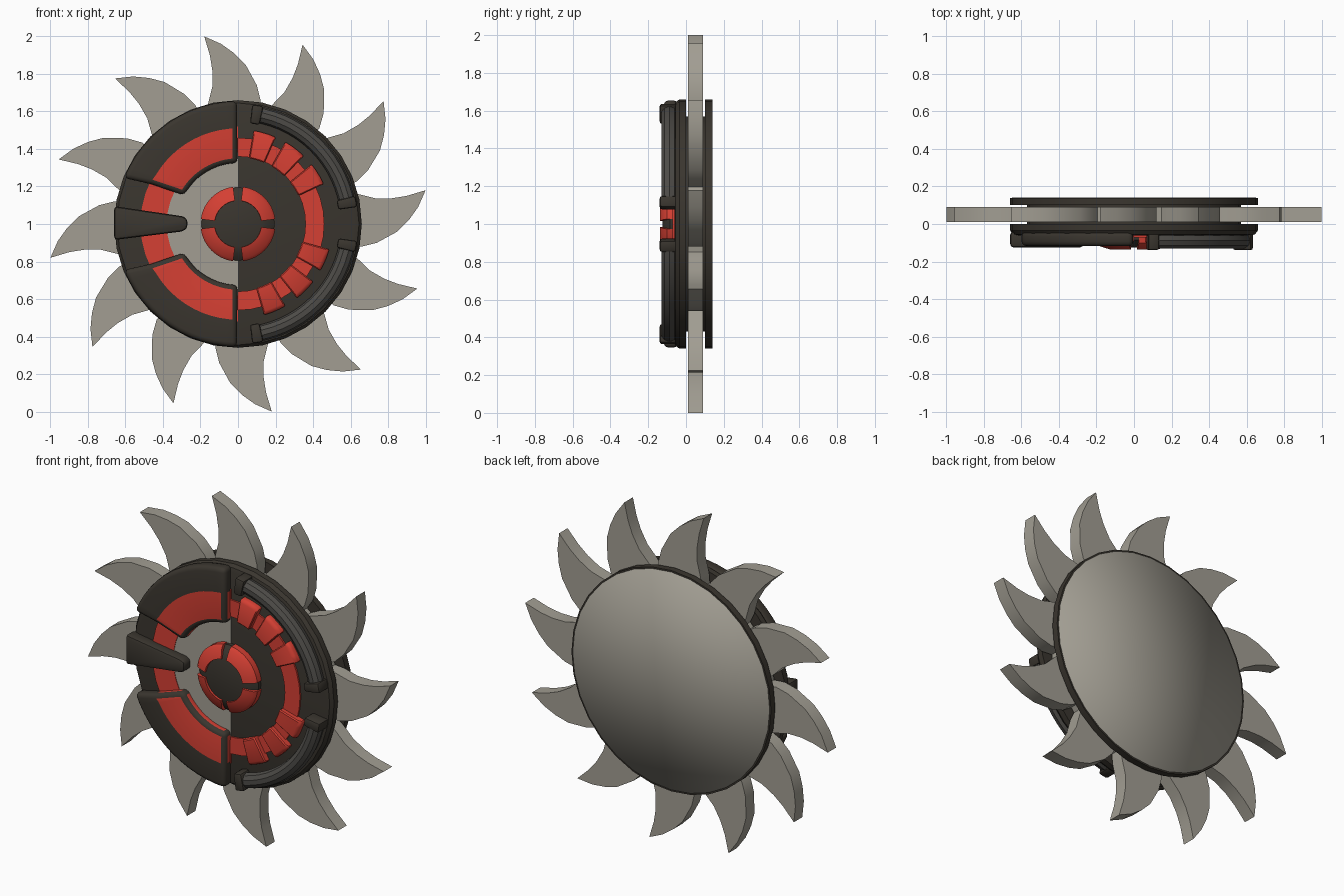
import bpy, bmesh, math
from math import cos, sin, radians, atan2, hypot

if "Cube" in bpy.data.objects:
    bpy.data.objects.remove(bpy.data.objects["Cube"])

def material(name, rgb):
    m = bpy.data.materials.new(name)
    m.diffuse_color = (*rgb, 1)
    m.use_nodes = True
    m.node_tree.nodes["Principled BSDF"].inputs["Base Color"].default_value = m.diffuse_color
    return m

DARK = material("dark brown", (0.042, 0.036, 0.028))
PIPE = material("pipe grey", (0.075, 0.071, 0.064))
RED = material("red", (0.66, 0.05, 0.033))
STEEL = material("steel grey", (0.36, 0.34, 0.29))

def finish(name, bm, mats, bevel=0, segs=2, smooth=35, rule=None):
    bmesh.ops.remove_doubles(bm, verts=bm.verts[:], dist=1e-5)
    bmesh.ops.recalc_face_normals(bm, faces=bm.faces[:])
    if rule:
        for f in bm.faces:
            f.material_index = rule(f.calc_center_median())
    if bevel:
        edges = [e for e in bm.edges if len(e.link_faces) == 2 and e.calc_face_angle(0) > radians(40)]
        bmesh.ops.bevel(bm, geom=edges, offset=bevel, segments=segs, profile=0.5,
                        affect='EDGES', clamp_overlap=True)
    me = bpy.data.meshes.new(name)
    bm.to_mesh(me)
    bm.free()
    for m in mats:
        me.materials.append(m)
    ob = bpy.data.objects.new(name, me)
    bpy.context.collection.objects.link(ob)
    bpy.ops.object.select_all(action='DESELECT')
    ob.select_set(True)
    bpy.context.view_layer.objects.active = ob
    bpy.ops.object.shade_smooth_by_angle(angle=radians(smooth))
    return ob

def revolve(name, profile, mats, a0=0, a1=360, n=32, closed=True, caps=None, end=None, **kw):
    """Turn an (r, y) profile about the wheel axis; end(r) may bend the last edge."""
    bm = bmesh.new()
    full = abs(a1 - a0) >= 360
    rows = []
    for i in range(n + 1):
        row = []
        for r, y in profile:
            stop = end(r) if end else a1
            a = radians(a0 + (stop - a0) * i / n)
            row.append(bm.verts.new((r * cos(a), y, 1 + r * sin(a))))
        rows.append(row)
    k = len(profile)
    for p, q in zip(rows, rows[1:]):
        for j in range(k if closed else k - 1):
            bm.faces.new((p[j], p[(j + 1) % k], q[(j + 1) % k], q[j]))
    if not full:
        for row in (rows[0], rows[-1]):
            for c in caps or [range(k)]:
                bm.faces.new([row[j] for j in c])
    bmesh.ops.dissolve_degenerate(bm, dist=1e-6, edges=bm.edges[:])
    return finish(name, bm, mats, **kw)

def box(r0, r1, y0, y1):
    return [(r1, y0), (r1, y1), (r0, y1), (r0, y0)]

def extrude(name, pts, y0, y1, mats, **kw):
    bm = bmesh.new()
    a = [bm.verts.new((x, y0, z)) for x, z in pts]
    b = [bm.verts.new((x, y1, z)) for x, z in pts]
    bm.faces.new(a)
    bm.faces.new(b)
    for i in range(len(pts)):
        j = (i + 1) % len(pts)
        bm.faces.new((a[i], a[j], b[j], b[i]))
    return finish(name, bm, mats, **kw)

# saw blade: twelve hooked teeth round a disc
tooth = [(0.115, 0.59), (0.12, 0.66), (0.10, 0.74), (0.04, 0.85), (-0.02, 0.91), (-0.09, 0.96),
         (-0.18, 1.0), (-0.15, 0.90), (-0.137, 0.82), (-0.137, 0.73), (-0.16, 0.64), (-0.165, 0.58)]
outline = []
for i in range(12):
    for x, z in tooth:
        r, a = hypot(x, z), atan2(z, x) + radians(30 * i)
        outline.append((r * cos(a), 1 + r * sin(a)))
extrude("saw_blade", outline, 0.01, 0.09, [STEEL], smooth=30)

# axle core, back plate and front body
revolve("axle_core", [(0, -0.01), (0.57, -0.01), (0.57, 0.11), (0, 0.11)], [DARK], closed=False)
revolve("back_plate", [(0, 0.10), (0.66, 0.10), (0.66, 0.139), (0, 0.139)], [DARK], closed=False)
revolve("back_cover", [(0, 0.141), (0.65, 0.141), (0.652, 0.13)], [STEEL], closed=False, smooth=180)
revolve("front_body", [(0, 0), (0.66, 0), (0.66, -0.035), (0.645, -0.055), (0.62, -0.062), (0, -0.062)],
        [DARK], closed=False)

# flat inlays on the front body
revolve("left_floor_plate", box(0.1, 0.39, -0.05, -0.066), [STEEL], 90, 270, 20)
revolve("left_red_band", box(0.38, 0.52, -0.05, -0.069), [RED], 90, 270, 20)
revolve("right_red_band", box(0.36, 0.46, -0.05, -0.072), [RED], -90, 90, 20)

# hub: dark core with four red quarter pieces
revolve("hub_core", [(0.195, -0.05), (0.195, -0.085), (0.16, -0.112), (0.12, -0.125), (0, -0.125)],
        [DARK], closed=False)
for i in range(4):
    revolve(f"hub_quarter_{i}", [(0.2, -0.06), (0.2, -0.10), (0.185, -0.118), (0.125, -0.137), (0.12, -0.06)],
            [RED], 90 * i + 7.5, 90 * i + 82.5, 8)

for s, side in ((1, "upper"), (-1, "lower")):
    # raised left shell, dark outside and red inside
    revolve(f"{side}_shell", [(0.655, -0.04), (0.655, -0.118), (0.51, -0.118),
                              (0.325, -0.118), (0.325, -0.04), (0.51, -0.04)],
            [DARK, RED], s * 90.5, s * 158, 12, caps=[(0, 1, 2, 5), (2, 3, 4, 5)],
            end=lambda r, s=s: s * (152 + 6 * (r - 0.325) / 0.33),
            bevel=0.025, segs=3,
            rule=lambda c: 1 if hypot(c.x, c.z - 1) < 0.51 else 0)
    # curved pipe and its end clamps
    ring = [(0.593 + 0.044 * cos(math.tau * k / 10), -0.088 + 0.044 * sin(math.tau * k / 10)) for k in range(10)]
    revolve(f"{side}_pipe", ring, [PIPE], s * 10, s * 82, 14)
    for k, a in enumerate((10.8, 80.5)):
        revolve(f"{side}_clamp_{k}", box(0.54, 0.642, -0.04, -0.139), [DARK],
                s * (a - 2.7), s * (a + 2.7), 2, bevel=0.012)
    # red blocks on the right band
    for k, a in enumerate((73.5, 53, 32) if s > 0 else (67, 44.5, 22.5)):
        revolve(f"{side}_block_{k}", [(0.505, -0.05), (0.505, -0.09), (0.485, -0.102), (0.355, -0.102), (0.355, -0.05)],
                [RED], s * (a - 7), s * (a + 7), 3, bevel=0.006, segs=1)

# tapered pointer on the left
extrude("pointer", [(-0.66, 1.095), (-0.66, 0.915), (-0.30, 0.96), (-0.27, 0.975), (-0.27, 1.03), (-0.30, 1.042)],
        -0.04, -0.125, [DARK], bevel=0.018)
